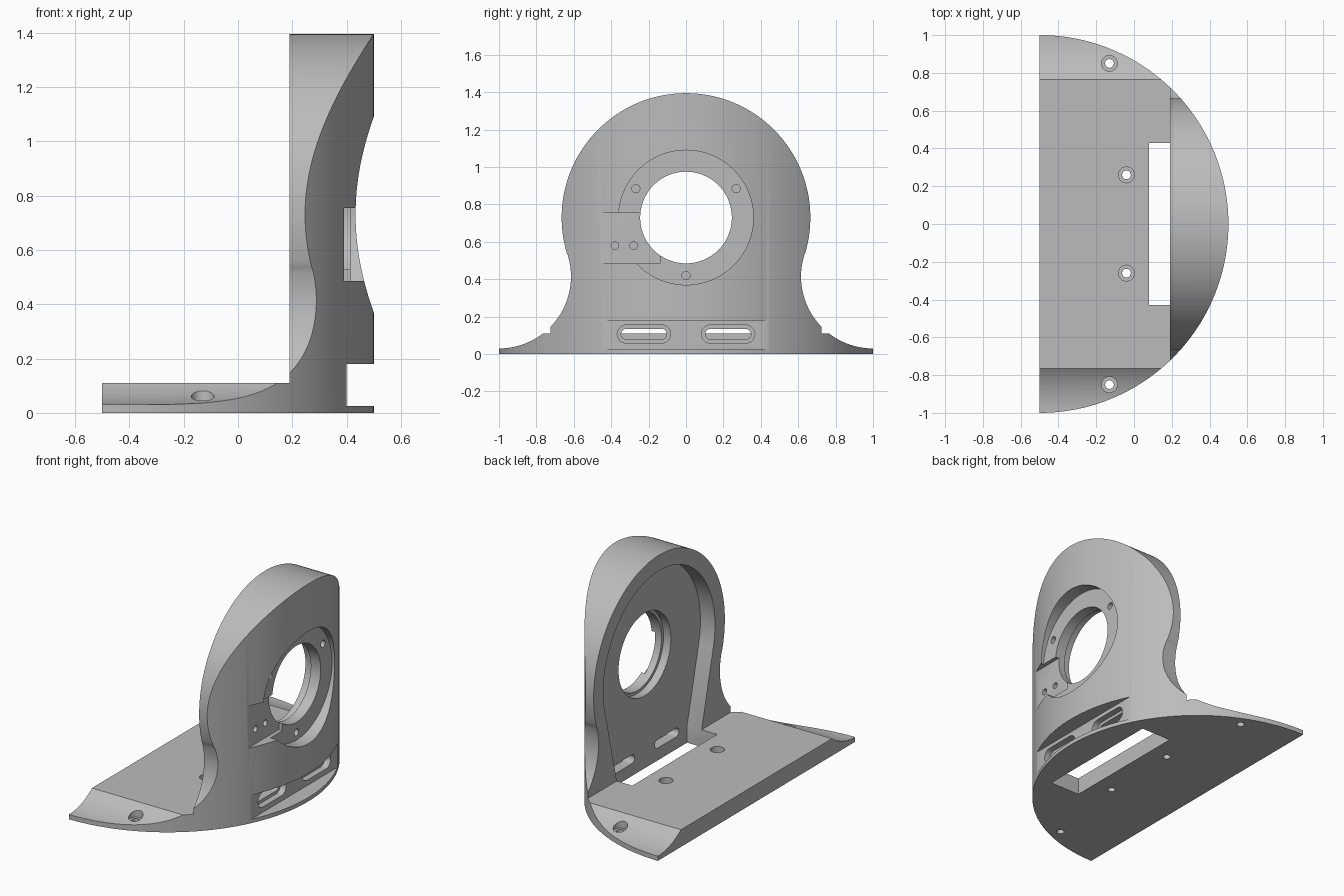
import bpy
import bmesh
from math import cos, sin, radians
from mathutils import Vector

if "Cube" in bpy.data.objects:
    bpy.data.objects.remove(bpy.data.objects["Cube"], do_unlink=True)

grey = bpy.data.materials.new("plain grey")
grey.use_nodes = True
grey.diffuse_color = (0.5, 0.5, 0.5, 1)
grey.node_tree.nodes["Principled BSDF"].inputs["Base Color"].default_value = (0.5, 0.5, 0.5, 1)

HUB = (0, 0.73)      # centre of the round opening, as (y, z)


def arc(center, r, start, end, n=48):
    angles = [radians(start + (end - start) * i / n) for i in range(n + 1)]
    return [(center[0] + r * cos(a), center[1] + r * sin(a)) for a in angles]


def circle(center, r, n=48):
    return arc(center, r, 0, 360, n)[:-1]


def rect(a0, a1, b0, b1):
    return [(a0, b0), (a1, b0), (a1, b1), (a0, b1)]


def obround(center, half, r):
    y, z = center
    return arc((y + half - r, z), r, -90, 90, 16) + arc((y - half + r, z), r, 90, 270, 16)


def prism(name, outline, axis, lo, hi):
    """Extrude a (y, z) outline along x, or an (x, y) outline along z."""
    bm = bmesh.new()
    place = (lambda p: (lo, *p)) if axis == "x" else (lambda p: (*p, lo))
    face = bm.faces.new([bm.verts.new(place(p)) for p in outline])
    ext = bmesh.ops.extrude_face_region(bm, geom=[face])
    step = Vector((hi - lo, 0, 0)) if axis == "x" else Vector((0, 0, hi - lo))
    bmesh.ops.translate(bm, vec=step, verts=[v for v in ext["geom"] if isinstance(v, bmesh.types.BMVert)])
    bmesh.ops.recalc_face_normals(bm, faces=bm.faces)
    mesh = bpy.data.meshes.new(name)
    bm.to_mesh(mesh)
    bm.free()
    mesh.materials.append(grey)
    obj = bpy.data.objects.new(name, mesh)
    bpy.context.collection.objects.link(obj)
    return obj


# Half-round block
bracket = prism("motor_bracket", arc((-0.5, 0), 1, -90, 90, 128), "z", 0, 1.5)
bpy.context.view_layer.objects.active = bracket


def carve(outline, axis, lo, hi, operation="DIFFERENCE"):
    cutter = prism("cutter", outline, axis, lo, hi)
    cutter.hide_render = True
    mod = bracket.modifiers.new("carve", "BOOLEAN")
    mod.operation = operation
    mod.solver = "EXACT"
    mod.object = cutter
    bpy.ops.object.modifier_apply(modifier=mod.name)
    bpy.data.objects.remove(cutter, do_unlink=True)


# Side silhouette: round head blending through concave flanks into the foot
flank = 17.5
outline = ([(1.1, -0.1), (1.1, 0.03)]
           + arc((1, 0.415), 0.385, 270, 180 - flank)
           + arc(HUB, 0.665, -flank + 0.5, 180 + flank - 0.5, 96)
           + arc((-1, 0.415), 0.385, flank, -90)
           + [(-1.1, 0.03), (-1.1, -0.1)])
carve(outline, "x", -1, 1, "INTERSECT")

# Open space above the foot plate
carve(rect(-1.2, 1.2, 0.11, 2), "x", -1, 0.19)

# Arched recess behind the wall, running down through the foot as a slot
carve([(-0.43, -0.1), (0.43, -0.1), (0.43, 0.11)] + arc(HUB, 0.565, -14, 194, 80) + [(-0.43, 0.11)],
      "x", 0.08, 0.293)

# Round opening with a front pocket, a rear counterbore and a side notch
carve(circle(HUB, 0.36, 96), "x", 0.415, 0.7)
carve(rect(-0.6, -0.14, 0.485, 0.755), "x", 0.39, 0.7)
carve(circle(HUB, 0.245, 96), "x", 0.1, 0.7)
carve(circle(HUB, 0.265, 96), "x", 0.1, 0.345)

# Blind screw holes around the opening and in the notch
for a in (30, 150, 270):
    spot = (HUB[0] + 0.31 * cos(radians(a)), HUB[1] + 0.31 * sin(radians(a)))
    carve(circle(spot, 0.022, 24), "x", 0.35, 0.7)
for y in (-0.38, -0.28):
    carve(circle((y, 0.58), 0.02, 24), "x", 0.34, 0.7)

# Lower front channel with two stepped slots
carve(rect(-0.6, 0.6, 0.025, 0.18), "x", 0.4, 0.7)
for side in (-1, 1):
    center = (side * 0.225, 0.107)
    carve(obround(center, 0.143, 0.048), "x", 0.36, 0.5)
    carve(obround(center, 0.122, 0.028), "x", 0.2, 0.5)

# Counterbored mounting holes in the foot
for side in (-1, 1):
    for x, y in ((-0.13, 0.85), (-0.04, 0.26)):
        carve(circle((x, side * y), 0.042, 32), "z", 0.035, 0.3)
        carve(circle((x, side * y), 0.023, 32), "z", -0.1, 0.3)

bracket.select_set(True)
bpy.ops.object.shade_smooth_by_angle(angle=radians(30))
